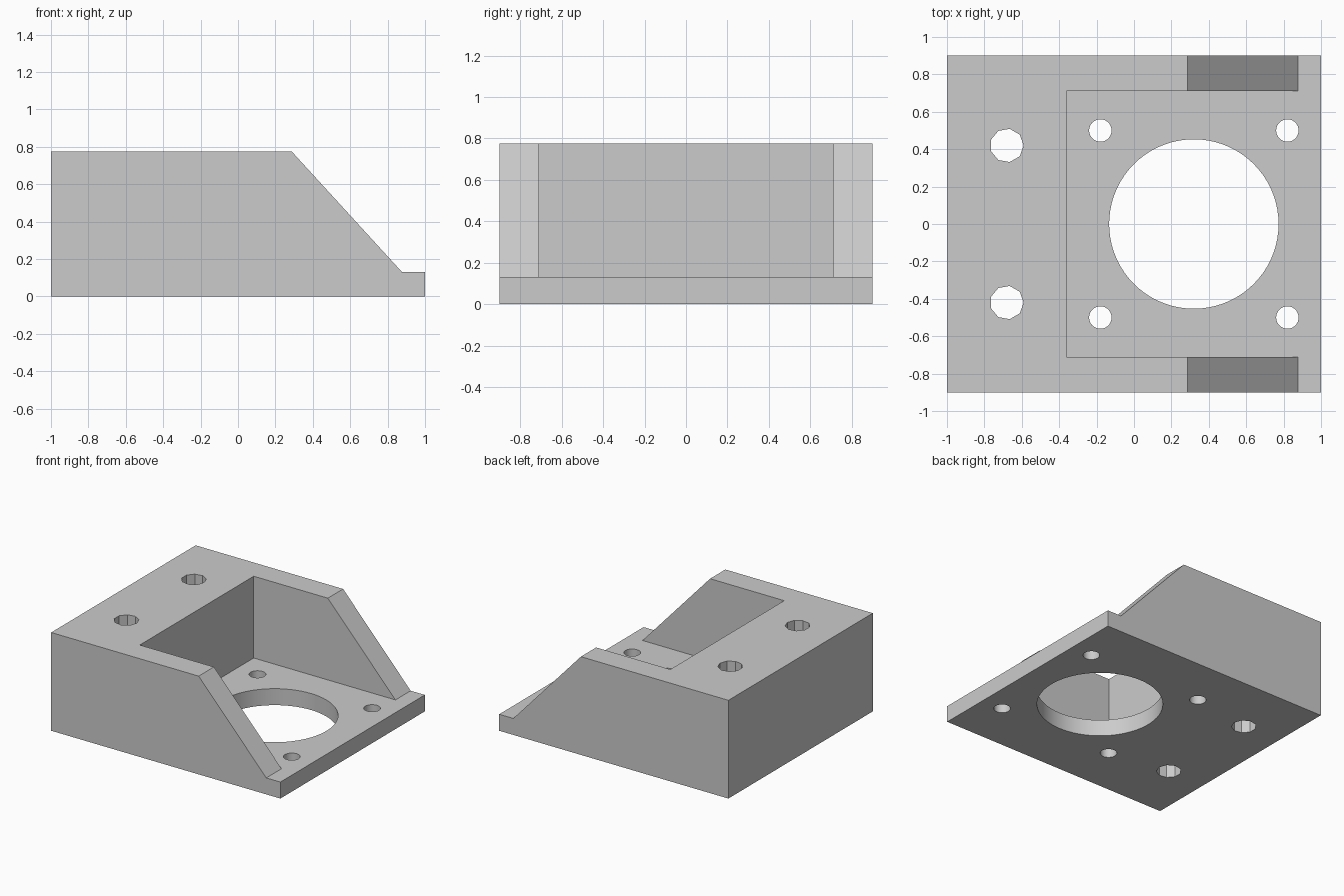
import bpy, bmesh, math
from mathutils import Vector

if "Cube" in bpy.data.objects:
    bpy.data.objects.remove(bpy.data.objects["Cube"], do_unlink=True)

HALF_X, HALF_Y, HEIGHT, PLATE = 1.0, 0.9, 0.775, 0.13

grey = bpy.data.materials.new("plain grey")
grey.use_nodes = True
grey.diffuse_color = (0.6, 0.6, 0.6, 1)
grey.node_tree.nodes["Principled BSDF"].inputs["Base Color"].default_value = grey.diffuse_color


def prism(name, outline, offset):
    """Extrude a planar outline into a closed solid."""
    bm = bmesh.new()
    face = bm.faces.new([bm.verts.new(p) for p in outline])
    new = bmesh.ops.extrude_face_region(bm, geom=[face])["geom"]
    moved = [v for v in new if isinstance(v, bmesh.types.BMVert)]
    bmesh.ops.translate(bm, verts=moved, vec=Vector(offset))
    bmesh.ops.recalc_face_normals(bm, faces=bm.faces)
    mesh = bpy.data.meshes.new(name)
    bm.to_mesh(mesh)
    bm.free()
    mesh.materials.append(grey)
    obj = bpy.data.objects.new(name, mesh)
    bpy.context.collection.objects.link(obj)
    return obj


def hole(name, x, y, radius, sides):
    """Round cutter running through the full height."""
    angles = [2 * math.pi * i / sides for i in range(sides)]
    ring = [(x + radius * math.cos(a), y + radius * math.sin(a), -0.1) for a in angles]
    return prism(name, ring, (0, 0, 1.1))


# Bracket body: side profile with sloped end and low lip
profile = [(-HALF_X, 0), (HALF_X, 0), (HALF_X, PLATE), (0.877, PLATE),
           (0.287, HEIGHT), (-HALF_X, HEIGHT)]
bracket = prism("mounting_bracket", [(x, -HALF_Y, z) for x, z in profile],
                (0, 2 * HALF_Y, 0))

# Open pocket between the side walls
pocket = [(-0.36, -0.71, PLATE), (1.2, -0.71, PLATE), (1.2, 0.71, PLATE), (-0.36, 0.71, PLATE)]
cutters = [prism("pocket_cutter", pocket, (0, 0, 1))]

# Large central opening, four screw holes around it, two tall mounting holes
cutters.append(hole("central_opening_cutter", 0.32, 0, 0.453, 72))
for side in (-1, 1):
    for x in (-0.18, 0.82):
        cutters.append(hole("screw_hole_cutter", x, 0.5 * side, 0.06, 32))
    cutters.append(hole("mounting_hole_cutter", -0.68, 0.42 * side, 0.09, 9))

bpy.ops.object.select_all(action="DESELECT")
bracket.select_set(True)
bpy.context.view_layer.objects.active = bracket
for cutter in cutters:
    cutter.hide_render = True
    cut = bracket.modifiers.new(cutter.name, "BOOLEAN")
    cut.operation = "DIFFERENCE"
    cut.solver = "EXACT"
    cut.object = cutter
    bpy.ops.object.modifier_apply(modifier=cut.name)
    bpy.data.objects.remove(cutter, do_unlink=True)

bpy.ops.object.shade_smooth_by_angle(angle=math.radians(30))
